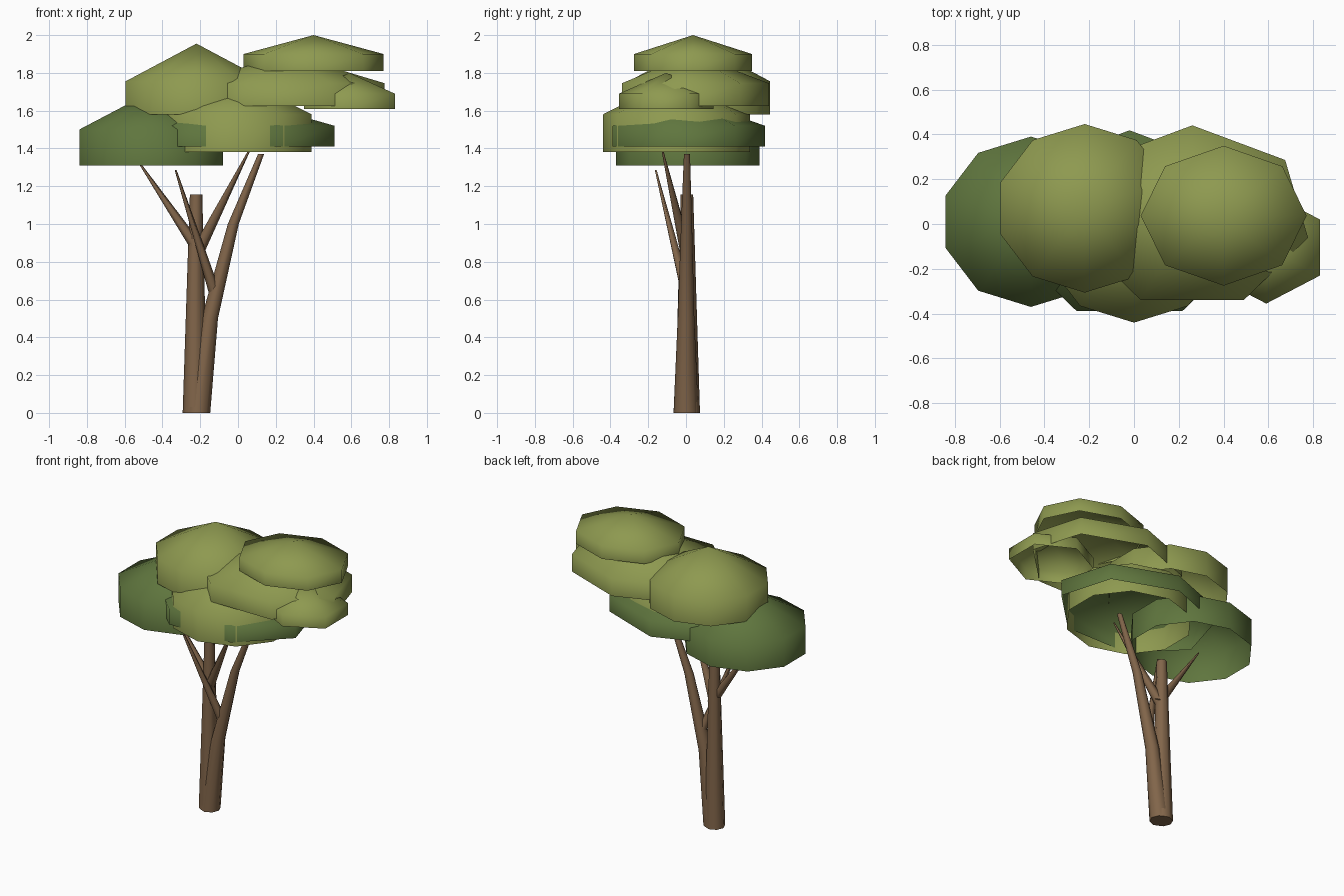
import bpy
import bmesh
from math import cos, sin, pi
from mathutils import Vector

cube = bpy.data.objects.get("Cube")
if cube:
    bpy.data.objects.remove(cube)


def make_material(name, rgb):
    mat = bpy.data.materials.new(name)
    mat.use_nodes = True
    colour = (*rgb, 1.0)
    mat.diffuse_color = colour
    mat.node_tree.nodes["Principled BSDF"].inputs["Base Color"].default_value = colour
    return mat


light_leaf = make_material("light leaf green", (0.27, 0.32, 0.08))
dark_leaf = make_material("dark leaf green", (0.115, 0.18, 0.048))
bark = make_material("bark brown", (0.22, 0.13, 0.068))


def finish(name, bm, mat, sharp_caps=False):
    bmesh.ops.recalc_face_normals(bm, faces=bm.faces)
    for face in bm.faces:
        face.smooth = True
    if sharp_caps:
        for face in bm.faces:
            if len(face.verts) > 4:
                face.smooth = False
                for edge in face.edges:
                    edge.smooth = False
    mesh = bpy.data.meshes.new(name)
    bm.to_mesh(mesh)
    bm.free()
    mesh.materials.append(mat)
    obj = bpy.data.objects.new(name, mesh)
    bpy.context.collection.objects.link(obj)
    return obj


def canopy(name, sides, centre, radii, heights, mat):
    """Open-bottomed leaf cap: straight skirt below a shallow cone."""
    bottom, shoulder, apex = heights
    bm = bmesh.new()
    rings = []
    for z in (bottom, shoulder):
        ring = []
        for i in range(sides):
            a = pi / 2 + 2 * pi * i / sides
            ring.append(bm.verts.new((centre[0] + radii[0] * cos(a),
                                      centre[1] + radii[1] * sin(a), z)))
        rings.append(ring)
    tip = bm.verts.new((*centre, apex))
    low, high = rings
    for i in range(sides):
        j = (i + 1) % sides
        bm.faces.new((low[i], low[j], high[j], high[i]))
        bm.faces.new((high[i], high[j], tip))
    # An open shell needs its outward side fixed explicitly
    obj = finish(name, bm, mat)
    if obj.data.polygons[1].normal.z < 0:
        obj.data.flip_normals()


def limb(name, path, radii, sides=8, level=False):
    """Tapered tube through the path; level keeps its rings horizontal."""
    points = [Vector(p) for p in path]
    bm = bmesh.new()
    rings = []
    for k, p in enumerate(points):
        ahead = points[min(k + 1, len(points) - 1)]
        behind = points[max(k - 1, 0)]
        axis = Vector((0, 0, 1)) if level else (ahead - behind).normalized()
        u = axis.cross(Vector((0, 1, 0))).normalized()
        v = axis.cross(u)
        rings.append([bm.verts.new(p + radii[k] * (u * cos(2 * pi * i / sides)
                                                   + v * sin(2 * pi * i / sides)))
                      for i in range(sides)])
    for a, b in zip(rings, rings[1:]):
        for i in range(sides):
            j = (i + 1) % sides
            bm.faces.new((a[i], a[j], b[j], b[i]))
    bm.faces.new(rings[0])
    bm.faces.new(rings[-1])
    finish(name, bm, bark, sharp_caps=True)


# Twin trunks
limb("upright_trunk", [(-0.227, 0.008, 0), (-0.222, 0.005, 1.155)],
     (0.066, 0.033), level=True)
limb("leaning_trunk",
     [(-0.213, 0, 0), (-0.15, 0, 0.5), (-0.025, 0.003, 1.0), (0.122, 0.005, 1.37)],
     (0.066, 0.044, 0.029, 0.016), level=True)

# Thin branches
limb("right_branch", [(-0.2, 0, 0.85), (-0.53, 0.0, 1.335)], (0.034, 0.004), 6)
limb("front_branch", [(-0.125, 0, 0.64), (-0.33, -0.16, 1.285)], (0.03, 0.005), 6)
limb("left_branch", [(-0.215, 0, 0.85), (0.06, -0.125, 1.39)], (0.034, 0.005), 6)

# Rounded ten-sided leaf caps
canopy("right_lower_canopy", 10, (-0.46, 0.01), (0.4, 0.38), (1.31, 1.5, 1.7), dark_leaf)
canopy("right_upper_canopy", 10, (-0.22, 0.07), (0.395, 0.376), (1.58, 1.755, 1.955), light_leaf)
canopy("front_canopy", 10, (0, -0.05), (0.41, 0.39), (1.38, 1.58, 1.78), light_leaf)

# Flatter leaf caps
canopy("middle_lower_canopy", 7, (-0.02, -0.006), (0.545, 0.424), (1.41, 1.52, 1.67), dark_leaf)
canopy("left_middle_canopy", 7, (0.26, 0.03), (0.53, 0.41), (1.625, 1.745, 1.9), light_leaf)
canopy("left_top_canopy", 8, (0.4, 0.037), (0.37, 0.312), (1.81, 1.9, 2.0), light_leaf)
canopy("left_small_canopy", 6, (0.59, -0.105), (0.277, 0.25), (1.61, 1.69, 1.8), light_leaf)
